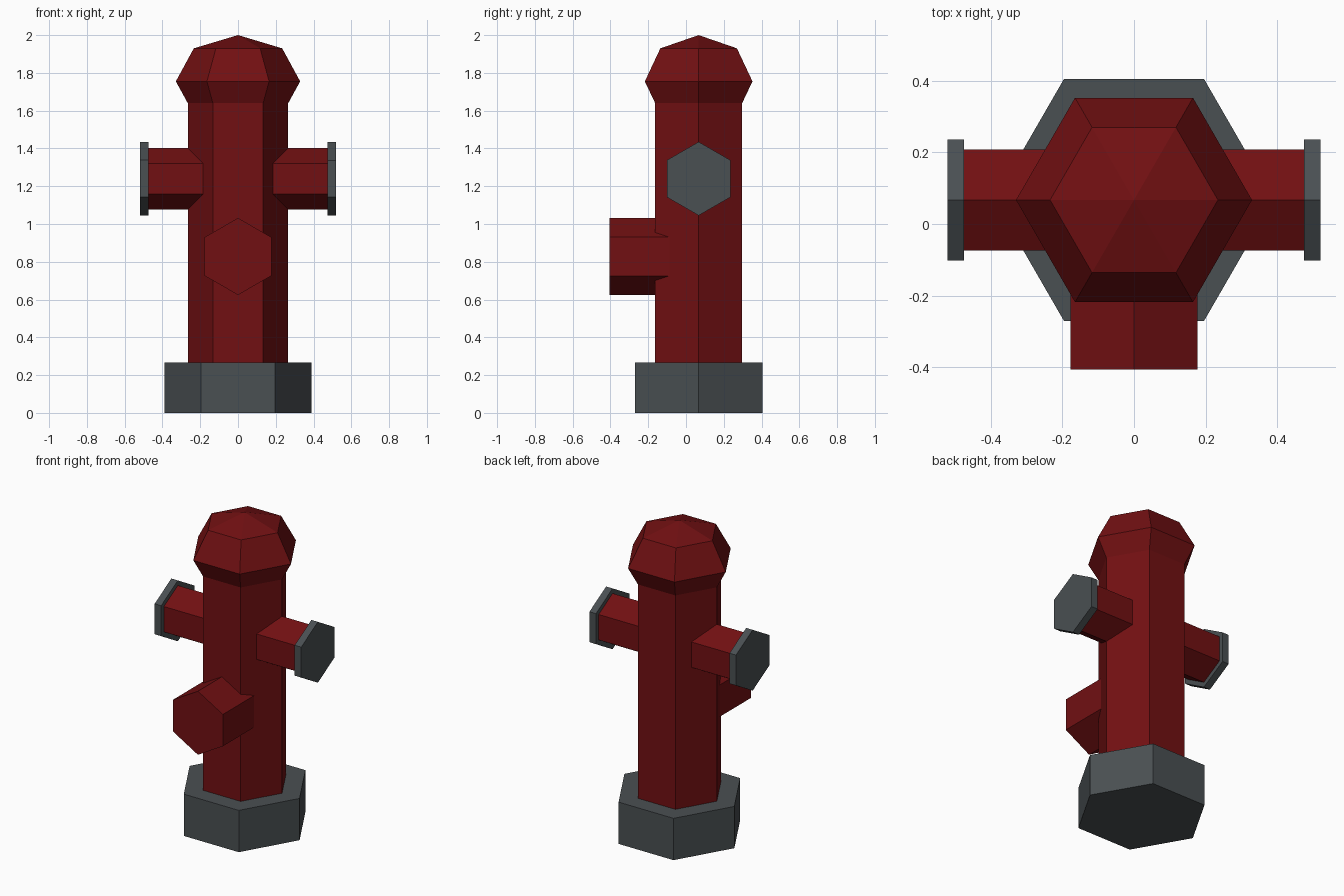
import bpy, bmesh, math
from mathutils import Vector

if "Cube" in bpy.data.objects:
    bpy.data.objects.remove(bpy.data.objects["Cube"])

def material(name, rgb):
    m = bpy.data.materials.new(name)
    m.diffuse_color = (*rgb, 1)
    m.use_nodes = True
    m.node_tree.nodes["Principled BSDF"].inputs["Base Color"].default_value = m.diffuse_color
    return m

RED = material("hydrant red", (0.165, 0.005, 0.006))
GREY = material("dark iron grey", (0.068, 0.079, 0.085))
X, Y, Z = Vector((1, 0, 0)), Vector((0, 1, 0)), Vector((0, 0, 1))

def hex_part(name, origin, axis, corner, profile, mat):
    """Six-sided solid: profile is (distance along axis, radius); one vertex points along corner."""
    side = axis.cross(corner)
    bm = bmesh.new()
    rings = []
    for d, r in profile:
        centre = Vector(origin) + axis * d
        if r == 0:
            rings.append([bm.verts.new(centre)] * 6)
        else:
            rings.append([bm.verts.new(centre + r * (corner * math.cos(i * math.pi / 3)
                          + side * math.sin(i * math.pi / 3))) for i in range(6)])
    for a, b in zip(rings, rings[1:]):
        for i in range(6):
            j = (i + 1) % 6
            bm.faces.new(list(dict.fromkeys((a[i], a[j], b[j], b[i]))))
    for ring in (rings[0], rings[-1]):
        if ring[0] is not ring[1]:
            bm.faces.new(ring)
    bmesh.ops.recalc_face_normals(bm, faces=bm.faces)
    mesh = bpy.data.meshes.new(name)
    bm.to_mesh(mesh)
    bm.free()
    mesh.materials.append(mat)
    obj = bpy.data.objects.new(name, mesh)
    bpy.context.collection.objects.link(obj)

CY = 0.067  # the barrel stands slightly behind the centre

# Foot and barrel with its domed bonnet
hex_part("base", (0, CY, 0), Z, X, [(0, 0.39), (0.268, 0.39)], GREY)
hex_part("barrel_and_bonnet", (0, CY, 0), Z, X,
         [(0.26, 0.266), (1.64, 0.266), (1.755, 0.329), (1.93, 0.234), (2.0, 0)], RED)

# Side outlets with caps
for label, s in (("left", -1), ("right", 1)):
    hex_part(label + "_outlet", (0, CY, 1.24), X * s, Z, [(0.15, 0.163), (0.476, 0.163)], RED)
    hex_part(label + "_cap", (0, CY, 1.24), X * s, Z, [(0.474, 0.195), (0.52, 0.195)], GREY)

# Large front outlet
hex_part("front_outlet", (0, 0, 0.828), -Y, Z, [(0.05, 0.204), (0.406, 0.204)], RED)
